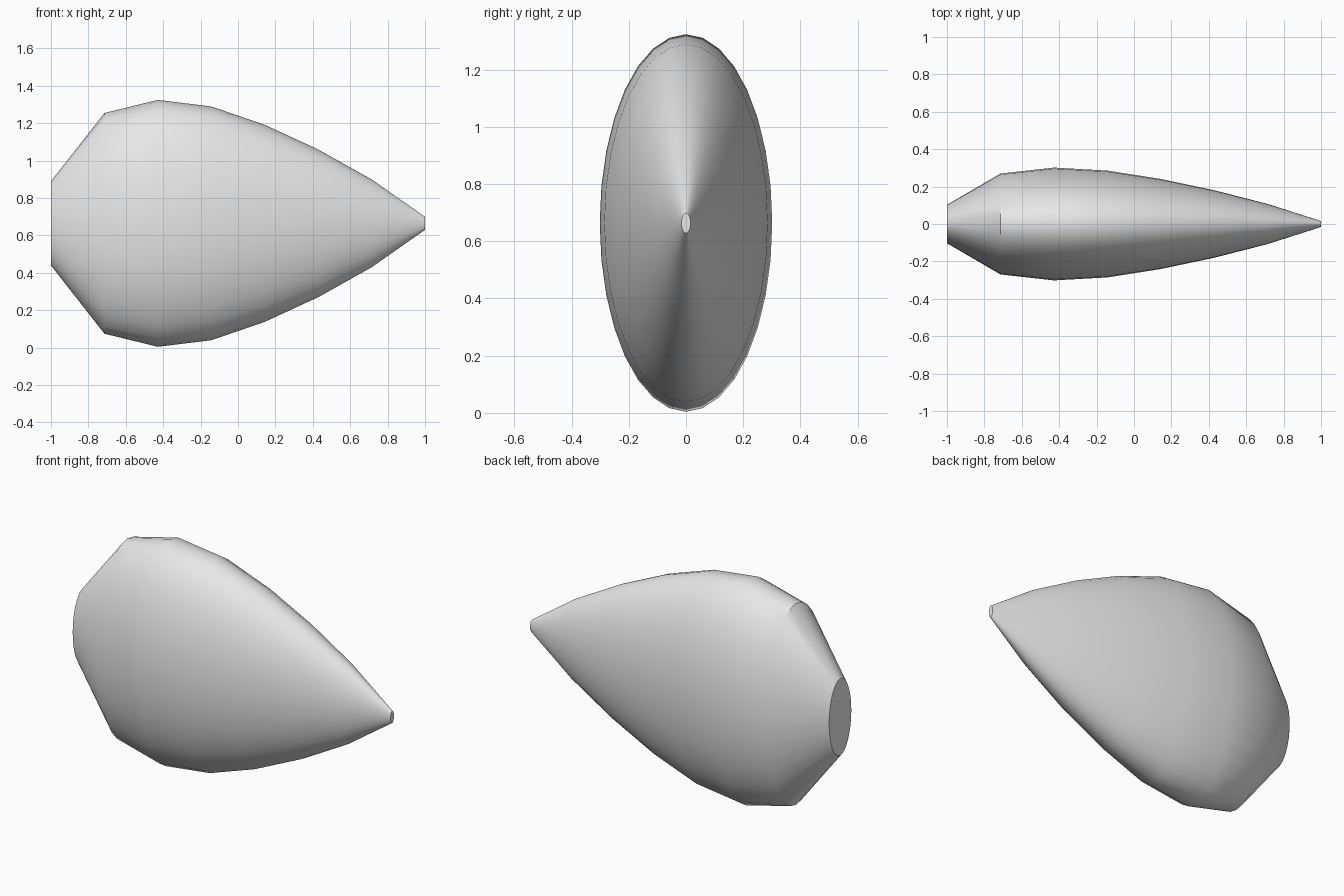
import bpy
import bmesh
import math

cube = bpy.data.objects.get("Cube")
if cube:
    bpy.data.objects.remove(cube, do_unlink=True)

SIDES = 32
CENTRE_Z = 0.664
FLATNESS = 0.457  # half width over half height
HALF_HEIGHTS = [0.225, 0.59, 0.66, 0.625, 0.527, 0.395, 0.235, 0.035]

# Plain grey material
grey = bpy.data.materials.new("light_grey")
grey.use_nodes = True
colour = (0.8, 0.8, 0.8, 1)
grey.diffuse_color = colour
grey.node_tree.nodes["Principled BSDF"].inputs["Base Color"].default_value = colour


def ellipse_ring(bm, x, half_height):
    ring = []
    for i in range(SIDES):
        a = math.tau * i / SIDES
        ring.append(bm.verts.new((x, half_height * FLATNESS * math.cos(a),
                                  CENTRE_Z + half_height * math.sin(a))))
    return ring


# Teardrop body lofted through evenly spaced elliptical rings
bm = bmesh.new()
last = len(HALF_HEIGHTS) - 1
rings = [ellipse_ring(bm, -1 + 2 * k / last, h) for k, h in enumerate(HALF_HEIGHTS)]
for a, b in zip(rings, rings[1:]):
    for i in range(SIDES):
        j = (i + 1) % SIDES
        bm.faces.new((a[i], a[j], b[j], b[i]))

# Flat end caps
bm.faces.new(rings[0])
bm.faces.new(rings[-1])
bmesh.ops.recalc_face_normals(bm, faces=bm.faces)

mesh = bpy.data.meshes.new("teardrop_body")
bm.to_mesh(mesh)
bm.free()
mesh.materials.append(grey)
body = bpy.data.objects.new("teardrop_body", mesh)
bpy.context.collection.objects.link(body)

# Smooth skin with sharp cap rims and a partly sharp shoulder
bpy.ops.object.select_all(action="DESELECT")
body.select_set(True)
bpy.context.view_layer.objects.active = body
bpy.ops.object.shade_smooth_by_angle(angle=math.radians(34.5))
